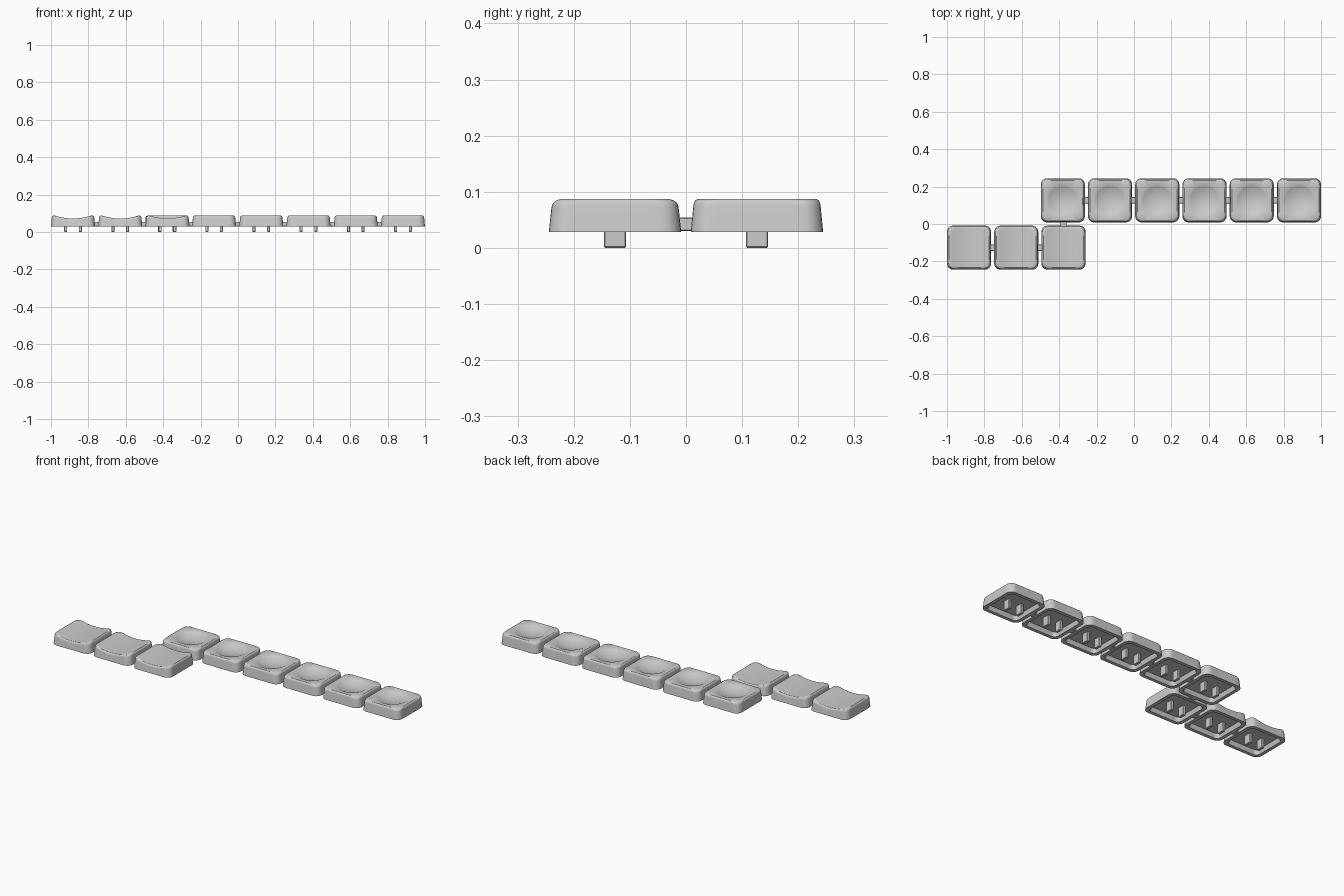
import bpy, bmesh, math
from mathutils import Vector

if "Cube" in bpy.data.objects:
    bpy.data.objects.remove(bpy.data.objects["Cube"])

HALF, PITCH, ROW_Y = 0.118, 0.2525, 0.1265
BASE, TOP, CEILING = 0.028, 0.087, 0.052

plastic = bpy.data.materials.new("grey plastic")
plastic.use_nodes = True
GREY = (0.6, 0.6, 0.6, 1)
plastic.diffuse_color = GREY
plastic.node_tree.nodes["Principled BSDF"].inputs["Base Color"].default_value = GREY


def rounded_square(half, radius, arc=6, side=12):
    """Outline points of a square with rounded corners."""
    points = []
    inner = half - radius
    for k in range(4):
        turn = k * math.pi / 2
        c, s = math.cos(turn), math.sin(turn)
        local = [(half, -inner + 2 * inner * i / side) for i in range(side)]
        for i in range(arc):
            a = math.pi / 2 * i / arc
            local.append((inner + radius * math.cos(a), inner + radius * math.sin(a)))
        points += [(x * c - y * s, x * s + y * c) for x, y in local]
    return points


def loft(name, rings):
    """Skin a list of equal-length rings and close both ends."""
    bm = bmesh.new()
    loops = [[bm.verts.new(p) for p in ring] for ring in rings]
    for a, b in zip(loops, loops[1:]):
        for i in range(len(a)):
            j = (i + 1) % len(a)
            bm.faces.new((a[i], a[j], b[j], b[i]))
    bm.faces.new(loops[0][::-1])
    bm.faces.new(loops[-1])
    bmesh.ops.recalc_face_normals(bm, faces=bm.faces)
    mesh = bpy.data.meshes.new(name)
    bm.to_mesh(mesh)
    bm.free()
    mesh.materials.append(plastic)
    return mesh


def flat_ring(half, radius, z):
    return [(x, y, z) for x, y in rounded_square(half, radius)]


# Hollow underside and tapered outer wall, shared by both cap styles
shell = [flat_ring(0.092, 0.02, CEILING), flat_ring(0.099, 0.024, BASE),
         flat_ring(HALF, 0.034, BASE)]
edge = [(0.1135, 0.074), (0.1125, 0.080), (0.110, 0.0845), (0.106, TOP)]

# Round cap: flat rim with a spherical bowl
DISH_R, DISH_DEPTH = 0.085, 0.02
sphere_r = (DISH_R ** 2 + DISH_DEPTH ** 2) / (2 * DISH_DEPTH)
bowl = [flat_ring(h, 0.032, z) for h, z in edge]
for step in range(9):
    r = DISH_R * (1 - step / 8.2)
    z = TOP - DISH_DEPTH + sphere_r - math.sqrt(sphere_r ** 2 - r ** 2)
    bowl.append([(*(Vector(p).normalized() * r), z) for p in rounded_square(HALF, 0.032)])
bowl_mesh = loft("bowl_keycap", shell + bowl)

# Scooped cap: trough running front to back
CHORD, SCOOP = 0.096, 0.015


def scooped(points, z):
    return [(x, y, z - SCOOP * max(0, 1 - (x / CHORD) ** 2)) for x, y in points]


scoop = [scooped(rounded_square(h, 0.032), z) for h, z in edge]
for step in range(1, 12):
    f = 1 - step / 11.5
    scoop.append(scooped([(x * f, y * f) for x, y in rounded_square(edge[-1][0], 0.032)], TOP))
scoop_mesh = loft("scooped_keycap", shell + scoop)


def block(name, centre, size):
    bpy.ops.mesh.primitive_cube_add(size=1, location=centre)
    obj = bpy.context.object
    obj.name = name
    obj.scale = size
    bpy.ops.object.transform_apply(location=False, rotation=False, scale=True)
    obj.data.materials.append(plastic)
    bevel = obj.modifiers.new("soft edges", "BEVEL")
    bevel.width = 0.002
    return obj


def keycap(name, mesh, x, y):
    obj = bpy.data.objects.new(name, mesh)
    bpy.context.collection.objects.link(obj)
    obj.location = (x, y, 0)
    # Two mounting prongs under the cap
    for side in (-1, 1):
        block(name + "_prong", (x + side * 0.039, y, 0.028), (0.016, 0.04, 0.056))
    return obj


def row(name, mesh, start, count, y):
    caps = []
    for i in range(count):
        x = start + i * PITCH
        caps.append(keycap(f"{name}_{i + 1}", mesh, x, y))
        # Bar joining this cap to the next
        if i < count - 1:
            block(name + "_link", (x + PITCH / 2, y, 0.042), (0.042, 0.034, 0.024))
    return caps


caps = row("scooped_keycap", scoop_mesh, -1 + HALF, 3, -ROW_Y)
caps += row("bowl_keycap", bowl_mesh, 1 - HALF - 5 * PITCH, 6, ROW_Y)

# Bar joining the two rows
block("row_link", (-1 + HALF + 2 * PITCH, 0, 0.042), (0.034, 0.042, 0.024))

# Smooth shading on the caps, keeping crisp rims
bpy.ops.object.select_all(action="DESELECT")
for cap in (caps[0], caps[-1]):
    cap.select_set(True)
    bpy.context.view_layer.objects.active = cap
bpy.ops.object.shade_smooth_by_angle(angle=math.radians(30))
